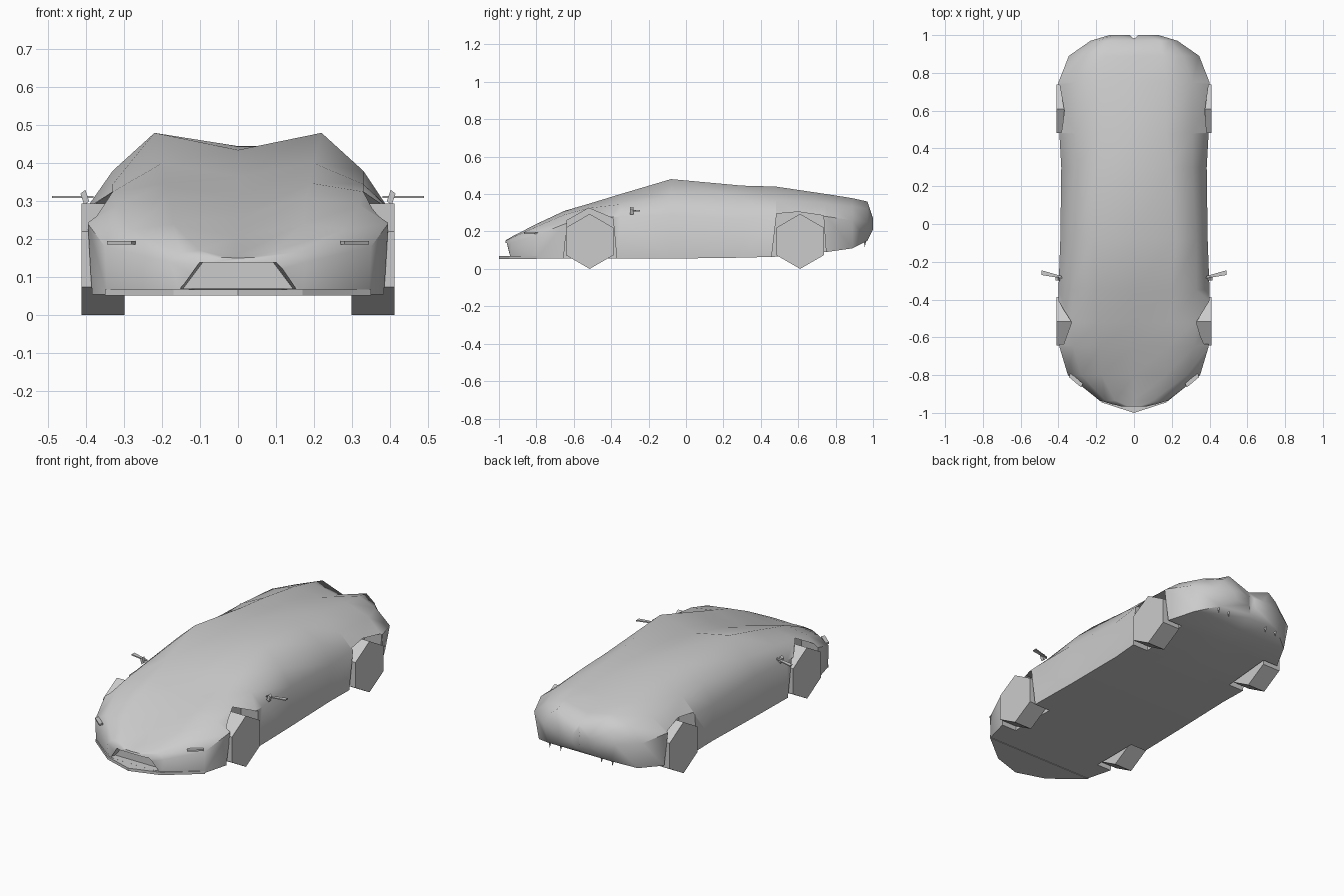
import bpy, bmesh, math
from mathutils import Matrix

cube = bpy.data.objects.get("Cube")
if cube:
    bpy.data.objects.remove(cube, do_unlink=True)

grey = bpy.data.materials.new("light_grey")
grey.use_nodes = True
grey.diffuse_color = (0.6, 0.6, 0.6, 1)
grey.node_tree.nodes["Principled BSDF"].inputs["Base Color"].default_value = (0.6, 0.6, 0.6, 1)


def finish(name, bm, smooth=None):
    bmesh.ops.recalc_face_normals(bm, faces=bm.faces)
    mesh = bpy.data.meshes.new(name)
    bm.to_mesh(mesh)
    bm.free()
    mesh.materials.append(grey)
    ob = bpy.data.objects.new(name, mesh)
    bpy.context.collection.objects.link(ob)
    if smooth:
        activate(ob)
        bpy.ops.object.shade_smooth_by_angle(angle=math.radians(smooth))
    return ob


def activate(ob):
    bpy.ops.object.select_all(action="DESELECT")
    ob.select_set(True)
    bpy.context.view_layer.objects.active = ob


def loft(name, rings, smooth=None):
    """Skin matching closed rings of points and cap both ends."""
    bm = bmesh.new()
    rows = [[bm.verts.new(p) for p in ring] for ring in rings]
    n = len(rows[0])
    for a, b in zip(rows, rows[1:]):
        for i in range(n):
            bm.faces.new((a[i], a[(i + 1) % n], b[(i + 1) % n], b[i]))
    bm.faces.new(rows[0])
    bm.faces.new(rows[-1])
    return finish(name, bm, smooth)


def cut(target, cutter):
    mod = target.modifiers.new("cut", "BOOLEAN")
    mod.operation = "DIFFERENCE"
    mod.solver = "EXACT"
    mod.object = cutter
    activate(target)
    bpy.ops.object.modifier_apply(modifier=mod.name)
    bpy.data.objects.remove(cutter, do_unlink=True)


# Body stations: y, centre z, then ridge, shoulder, belt and sill as (x, z)
stations = [
    (-0.965, 0.15, (0.03, 0.152), (0.06, 0.15), (0.08, 0.13), (0.07, 0.08)),
    (-0.935, 0.16, (0.10, 0.17), (0.15, 0.165), (0.18, 0.14), (0.17, 0.06)),
    (-0.80, 0.205, (0.17, 0.24), (0.28, 0.225), (0.35, 0.18), (0.345, 0.055)),
    (-0.65, 0.26, (0.18, 0.31), (0.32, 0.29), (0.395, 0.24), (0.385, 0.055)),
    (-0.52, 0.31, (0.19, 0.348), (0.33, 0.325), (0.40, 0.27), (0.395, 0.055)),
    (-0.35, 0.365, (0.20, 0.40), (0.33, 0.345), (0.40, 0.28), (0.39, 0.055)),
    (-0.08, 0.435, (0.22, 0.48), (0.33, 0.38), (0.39, 0.29), (0.385, 0.055)),
    (0.30, 0.445, (0.19, 0.445), (0.31, 0.375), (0.385, 0.27), (0.38, 0.06)),
    (0.48, 0.435, (0.17, 0.44), (0.31, 0.37), (0.395, 0.285), (0.39, 0.065)),
    (0.75, 0.385, (0.17, 0.40), (0.31, 0.35), (0.40, 0.28), (0.385, 0.09)),
    (0.89, 0.345, (0.15, 0.378), (0.26, 0.335), (0.345, 0.26), (0.315, 0.11)),
    (0.97, 0.31, (0.14, 0.36), (0.19, 0.32), (0.23, 0.25), (0.20, 0.15)),
    (1.0, 0.25, (0.08, 0.27), (0.11, 0.265), (0.13, 0.25), (0.11, 0.21)),
]
rings = []
for y, top, *side in stations:
    ring = [(0, y, top)] + [(x, y, z) for x, z in side]
    ring += [(0, y, side[-1][1])] + [(-x, y, z) for x, z in reversed(side)]
    rings.append(ring)
body = loft("body", rings)

# Wheel arches: (y, z) outlines cut into both flanks
arches = [
    [(-0.66, 0.0), (-0.635, 0.26), (-0.52, 0.325), (-0.39, 0.27), (-0.365, 0.0)],
    [(0.45, 0.0), (0.485, 0.295), (0.60, 0.305), (0.735, 0.285), (0.755, 0.0)],
]
for outline in arches:
    for s in (-1, 1):
        cut(body, loft("arch_cutter", [[(s * x, y, z) for y, z in outline]
                                       for x in (0.29, 0.6)]))

# Nose intake, tapering inwards
mouth = [(-0.17, 0.07), (0.17, 0.07), (0.11, 0.138), (-0.11, 0.138)]
cut(body, loft("intake_cutter", [[(x * k, y, z) for x, z in mouth]
                                 for y, k in ((-1.1, 1.15), (-0.91, 0.85))]))

# Tail notch between the two rear lobes
cut(body, loft("notch_cutter", [[(-0.08, 1.05, z), (0, 0.98, z), (0.08, 1.05, z)]
                                for z in (0.0, 0.5)]))
activate(body)
bpy.ops.object.shade_smooth_by_angle(angle=math.radians(50))

# Front splitter
edge = [(0, -1.0), (0.17, -0.945), (0.35, -0.8)]
plan = edge + [(-x, y) for x, y in reversed(edge[1:])]
loft("front_splitter", [[(x, y, z) for x, y in plan] for z in (0.052, 0.068)])

for s, label in ((1, "left"), (-1, "right")):
    # Six-sided wheels standing on a corner
    for y, end in ((-0.515, "front"), (0.61, "rear")):
        bm = bmesh.new()
        bmesh.ops.create_cone(bm, cap_ends=True, segments=6,
                              radius1=0.147, radius2=0.147, depth=0.113,
                              matrix=Matrix.Translation((s * 0.355, y, 0.147))
                              @ Matrix.Rotation(math.pi / 2, 4, "Y"))
        # Turn so that a corner points down
        if sum(abs(v.co.z) < 0.01 for v in bm.verts) == 0:
            bmesh.ops.rotate(bm, verts=bm.verts, cent=(0, y, 0.147),
                             matrix=Matrix.Rotation(math.pi / 6, 3, "X"))
        finish(f"{end}_{label}_wheel", bm)

    # Mirror arm and its small upright glass
    arm = [(0.38, -0.288), (0.49, -0.27), (0.49, -0.245), (0.385, -0.275)]
    loft(f"{label}_mirror_arm", [[(s * x, y, z) for x, y in arm]
                                 for z in (0.308, 0.314)])
    glass = [(0.392, 0.30), (0.405, 0.29), (0.415, 0.32), (0.402, 0.33)]
    loft(f"{label}_mirror", [[(s * x, y, z) for x, z in glass]
                             for y in (-0.30, -0.28)])

    # Headlight strip
    lamp = [(0.28, -0.865), (0.345, -0.81), (0.335, -0.79), (0.27, -0.845)]
    loft(f"{label}_headlight", [[(s * x, y, z) for x, y in lamp]
                                for z in (0.186, 0.195)])

    # Pointed diffuser fins under the tail
    for x in (0.13, 0.20):
        bm = bmesh.new()
        bmesh.ops.create_cone(bm, cap_ends=True, segments=3,
                              radius1=0.0, radius2=0.018, depth=0.07,
                              matrix=Matrix.Translation((s * x, 0.955, 0.15)))
        finish(f"{label}_diffuser_fin", bm)
